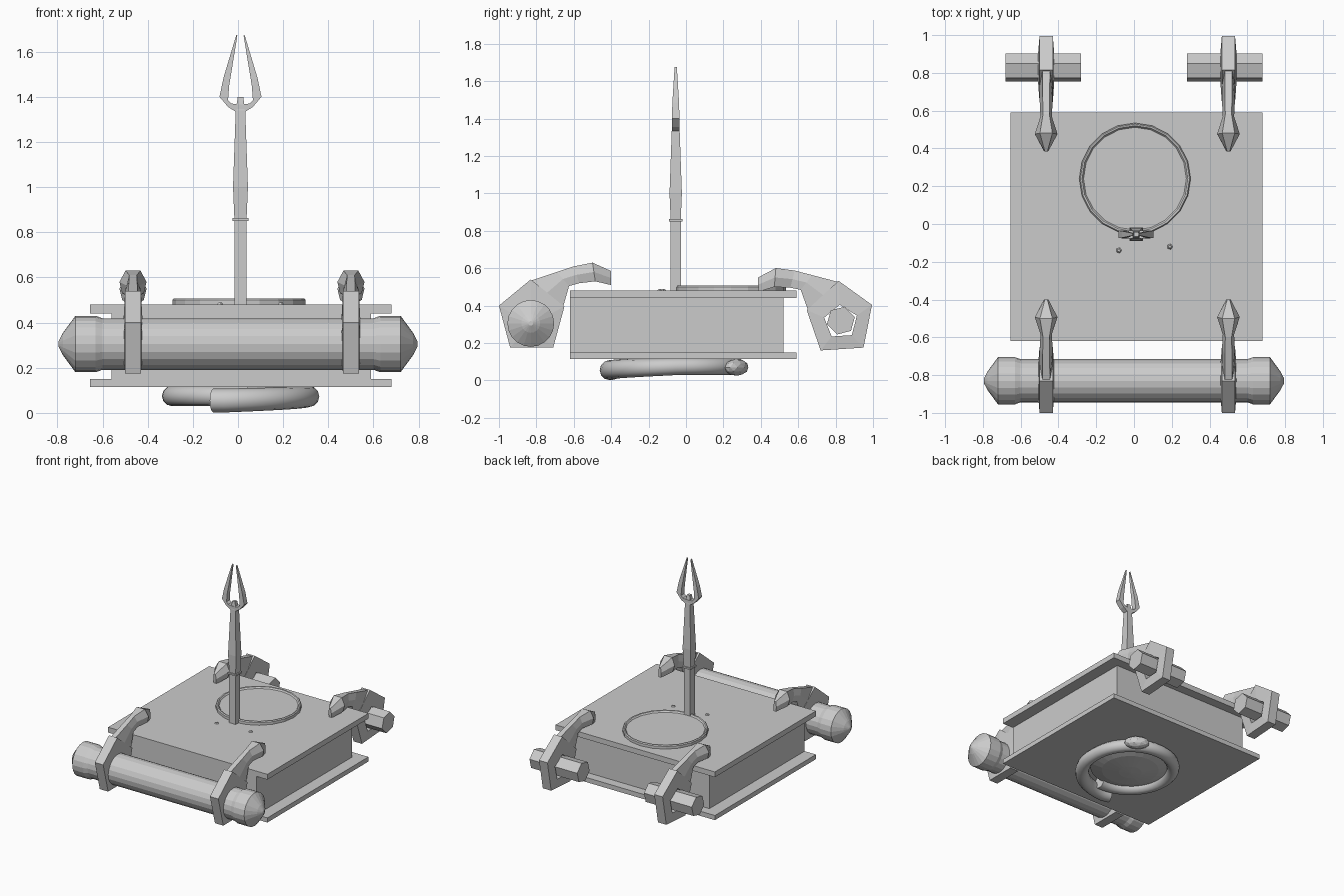
import bpy, bmesh, math
from mathutils import Vector, Matrix

if "Cube" in bpy.data.objects:
    bpy.data.objects.remove(bpy.data.objects["Cube"])


def finish(name, bm, smooth=False):
    bmesh.ops.recalc_face_normals(bm, faces=bm.faces)
    me = bpy.data.meshes.new(name)
    bm.to_mesh(me)
    bm.free()
    if smooth:
        for p in me.polygons:
            p.use_smooth = len(p.vertices) == 4
    ob = bpy.data.objects.new(name, me)
    bpy.context.collection.objects.link(ob)
    return ob


def loft_into(bm, rings, closed=False):
    """Skin a list of equal-length vertex loops; cap the ends unless closed."""
    vs = [[bm.verts.new(p) for p in r] for r in rings]
    n, m = len(vs[0]), len(vs)
    for i in range(m if closed else m - 1):
        a, b = vs[i], vs[(i + 1) % m]
        for j in range(n):
            k = (j + 1) % n
            bm.faces.new((a[j], a[k], b[k], b[j]))
    if not closed:
        bm.faces.new(vs[0])
        bm.faces.new(vs[-1])


def loft(name, rings, closed=False, smooth=False):
    bm = bmesh.new()
    loft_into(bm, rings, closed)
    return finish(name, bm, smooth)


def box(name, x0, x1, y0, y1, z0, z1):
    return loft(name, [[(x0, y0, z), (x1, y0, z), (x1, y1, z), (x0, y1, z)] for z in (z0, z1)])


def lathe(name, profile, c, axis, sides, phase=0.0):
    """profile: (position along axis, radius)"""
    rings = []
    for t, r in profile:
        ring = []
        for i in range(sides):
            a = 2 * math.pi * i / sides + phase
            u, v = r * math.cos(a), r * math.sin(a)
            ring.append((t, c[0] + u, c[1] + v) if axis == 'X' else (c[0] + u, c[1] + v, t))
        rings.append(ring)
    return loft(name, rings)


# Book: two covers with an inset page block, flush at the spine
box("top_cover", -.655, .68, -.62, .59, .44, .48)
box("bottom_cover", -.655, .68, -.62, .59, .115, .15)
box("page_block", -.56, .59, -.62, .52, .15, .44)

# Front scroll with swollen, pointed ends
half = [(.795, .012), (.775, .05), (.72, .125), (.63, .125), (.60, .114)]
lathe("front_scroll", [(-t, r) for t, r in half] + half[::-1], (-.83, .305), 'X', 20)

# Back pegs
for side, x in (("left", -.48), ("right", .48)):
    lathe("back_peg_" + side, [(x - .2, .077), (x + .2, .077)], (.828, .32), 'X', 6, .25)


# Clasps: pentagonal ring with a hooked arm reaching over the cover
def clasp(name, x, back):
    bm = bmesh.new()
    cy, cz = -.828, .335
    outer = [(-1.0, .40), (-.83, .54), (-.65, .395), (-.71, .175), (-.94, .175)]
    rings = []
    for i, (y, z) in enumerate(outer):
        a = math.radians(162 - 72 * i)
        iy, iz = cy + .092 * math.cos(a), cz - .015 + .092 * math.sin(a)
        rings.append([(-.035, y, z), (.035, y, z), (.042, iy, iz), (-.042, iy, iz)])
    loft_into(bm, rings, closed=True)
    arm = [((-.84, .53), (-.655, .40), .035), ((-.69, .58), (-.625, .505), .034),
           ((-.60, .61), (-.57, .52), .03), ((-.50, .63), (-.485, .53), .06),
           ((-.40, .585), (-.40, .51), .012)]
    loft_into(bm, [[(-w * .55, *t), (w * .55, *t),
                    (w, (t[0] + b[0]) / 2, (t[1] + b[1]) / 2), (w * .8, *b),
                    (-w * .8, *b), (-w, (t[0] + b[0]) / 2, (t[1] + b[1]) / 2)]
                   for t, b, w in arm])
    if back:
        piv = Matrix.Translation((0, .828, .32))
        m = piv @ Matrix.Rotation(.065, 4, 'X') @ piv.inverted() @ Matrix.Diagonal((1, -1, 1, 1))
        m = Matrix.Translation((0, 0, -.007)) @ m
        bm.transform(m)
    bm.transform(Matrix.Translation((x, 0, 0)))
    finish(name, bm)


for side, x in (("left", -.465), ("right", .5)):
    clasp("front_clasp_" + side, x, False)
    clasp("back_clasp_" + side, x, True)

# Upright fork: square shaft, collar, two prongs
FX, FY = .011, -.055


def square_post(name, profile):
    loft(name, [[(FX + sx * r, FY + sy * r, z) for sx, sy in ((-1, -1), (1, -1), (1, 1), (-1, 1))]
                for z, r in profile])


square_post("fork_shaft", [(.47, .027), (.86, .027), (1.0, .033), (1.34, .021), (1.40, .012)])
square_post("fork_collar", [(.85, .036), (.862, .036)])
prong = [((0, 1.32), (0, 1.365), .02), ((.055, 1.355), (.04, 1.37), .021),
         ((.093, 1.40), (.055, 1.385), .02), ((.075, 1.485), (.05, 1.45), .018),
         ((.018, 1.675), (.014, 1.67), .006)]
for side, s in (("left", -1), ("right", 1)):
    loft("fork_prong_" + side,
         [[(FX + s * o[0], FY - h, o[1]), (FX + s * o[0], FY + h, o[1]),
           (FX + s * i[0], FY + h, i[1]), (FX + s * i[0], FY - h, i[1])] for o, i, h in prong])

# Round seal on the top cover with a low rim, and two chips beside the fork
lathe("top_seal", [(.47, .295), (.50, .295), (.507, .289), (.505, .28), (.495, .272)],
      (.005, .24), 'Z', 20)
for i, (x, y) in enumerate(((-.08, -.14), (.19, -.12))):
    lathe("cover_chip_%d" % i, [(.475, .02), (.488, .008)], (x, y), 'Z', 5)

# Coiled ring under the bottom cover, sinking and widening to its cut end at the front
CX, CY = .01, -.03
path = []
for i in range(49):
    deg = -108 + i * 8
    f = max(0.0, min(1.0, -deg / 100))
    R, z, r = .302 + .083 * f, .075 - .02 * f, .045 + .008 * f
    path.append((math.radians(deg), R, z, r))
coil = []
for a, R, z, r in path:
    coil.append([(CX + (R + r * math.cos(t)) * math.cos(a), CY + (R + r * math.cos(t)) * math.sin(a),
                  z + r * math.sin(t)) for t in [2 * math.pi * k / 12 for k in range(12)]])
loft("coiled_ring", coil, smooth=True)

# Knob on the coil and shallow dome inside it
bm = bmesh.new()
bmesh.ops.create_icosphere(bm, subdivisions=2, radius=1)
bm.transform(Matrix.Translation((.2, .27, .07)) @ Matrix.Rotation(-.6, 4, 'Z')
             @ Matrix.Diagonal((.09, .05, .045, 1)))
finish("coil_knob", bm)
lathe("bottom_dome", [(.12, .29), (.075, .28), (.05, .2), (.032, .08), (.028, .01)],
      (CX, CY), 'Z', 24)
